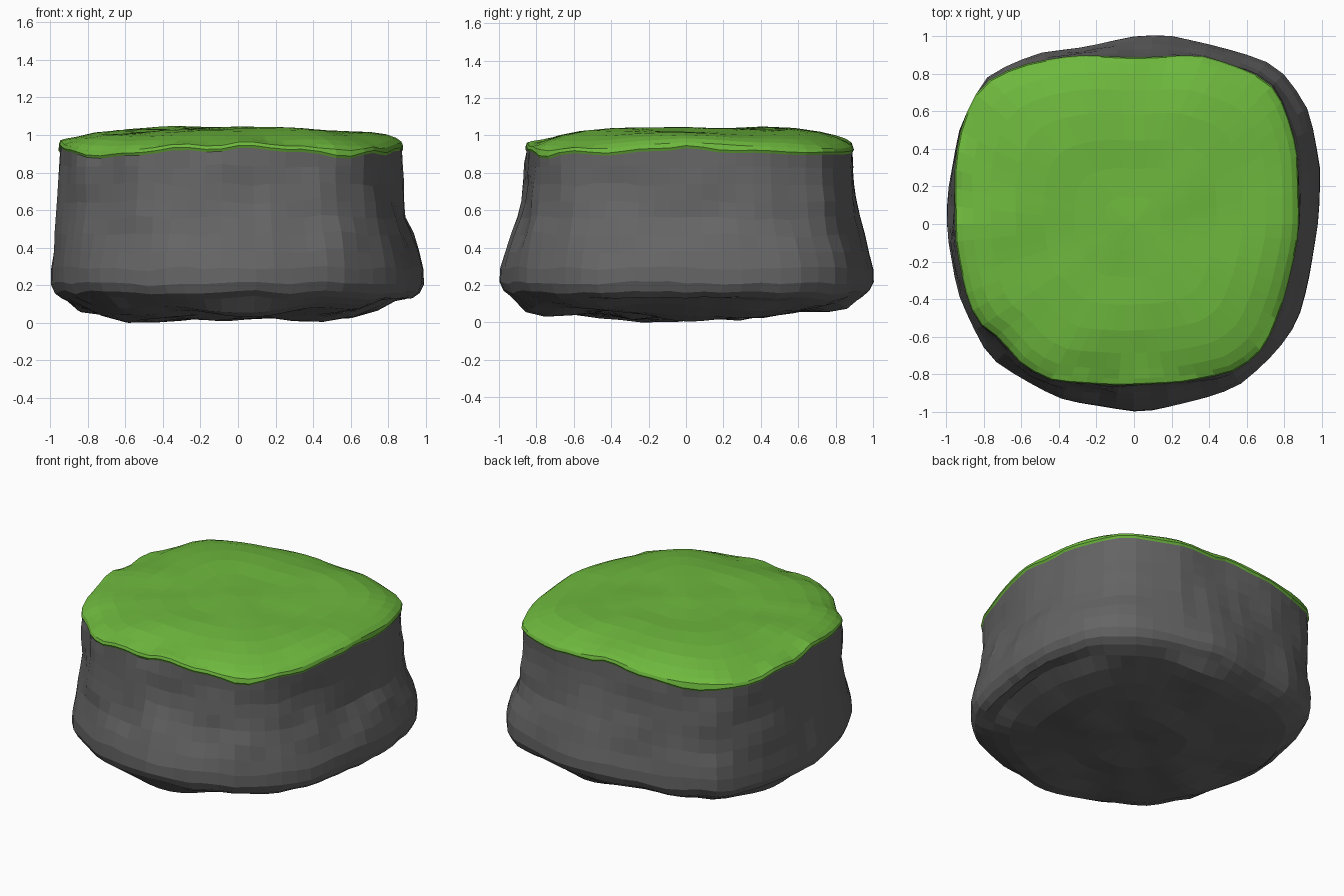
import bpy, bmesh, math
from mathutils import Vector, noise

if "Cube" in bpy.data.objects:
    bpy.data.objects.remove(bpy.data.objects["Cube"])

SEG = 64

# Outlines seen from above: widest part of the rock, and the grass rim
ROCK = [(.98, 0), (.995, .3), (.94, .6), (.79, .82), (.7, .87), (.45, .95), (.2, 1.003), (0, 1.003),
        (-.25, .94), (-.5, .92), (-.8, .78), (-.93, .5), (-.99, .2), (-1, -.05), (-.93, -.4),
        (-.77, -.72), (-.6, -.82), (-.4, -.935), (-.2, -.965), (.03, -1.005), (.25, -.96),
        (.55, -.87), (.75, -.7), (.88, -.52), (.95, -.2)]
GRASS = [(.88, .05), (.87, .4), (.8, .63), (.72, .77), (.55, .835), (.36, .9), (0, .885),
         (-.3, .9), (-.55, .86), (-.72, .8), (-.82, .745), (-.88, .62), (-.93, .48), (-.955, .3),
         (-.95, -.1), (-.9, -.35), (-.84, -.53), (-.72, -.6), (-.6, -.75), (-.45, -.835),
         (-.1, -.86), (.25, -.845), (.55, -.785), (.7, -.66), (.8, -.4), (.87, -.1)]


def radii(points):
    """Radius of an outline at SEG evenly spaced angles, corners slightly softened."""
    polar = sorted((math.atan2(y, x) % math.tau, math.hypot(x, y)) for x, y in points)
    polar = [(polar[-1][0] - math.tau, polar[-1][1])] + polar + [(polar[0][0] + math.tau, polar[0][1])]
    out = []
    for i in range(SEG):
        a = math.tau * i / SEG
        for (a0, r0), (a1, r1) in zip(polar, polar[1:]):
            if a0 <= a <= a1:
                # straight edge between the two outline points
                den = r0 * math.sin(a - a0) + r1 * math.sin(a1 - a)
                out.append(r0 * r1 * math.sin(a1 - a0) / den)
                break
    return [.15 * out[i - 1] + .7 * out[i] + .15 * out[(i + 1) % SEG] for i in range(SEG)]


def wobble(x, y, z, freq, amount):
    return amount * noise.noise(Vector((x * freq + 3.1, y * freq + 7.7, z * freq + 1.3)))


def loft(name, rings, centre, colour):
    """Skin a stack of rings and close the last one to a centre point."""
    bm = bmesh.new()
    loops = [[bm.verts.new(p) for p in ring] for ring in rings]
    tip = bm.verts.new(centre)
    for a, b in zip(loops, loops[1:]):
        for i in range(SEG):
            j = (i + 1) % SEG
            bm.faces.new((a[i], a[j], b[j], b[i]))
    for i in range(SEG):
        bm.faces.new((loops[-1][i], loops[-1][(i + 1) % SEG], tip))
    bmesh.ops.recalc_face_normals(bm, faces=bm.faces)
    # open shell: make the tip face away from the body
    tip.normal_update()
    if tip.normal.z * (1 if centre[2] > .5 else -1) < 0:
        bmesh.ops.reverse_faces(bm, faces=bm.faces)
    mesh = bpy.data.meshes.new(name)
    bm.to_mesh(mesh)
    bm.free()
    mat = bpy.data.materials.new(name)
    mat.diffuse_color = colour
    mat.use_nodes = True
    mat.node_tree.nodes["Principled BSDF"].inputs["Base Color"].default_value = mat.diffuse_color
    mesh.materials.append(mat)
    bpy.context.collection.objects.link(bpy.data.objects.new(name, mesh))


rock_r, grass_r = radii(ROCK), radii(GRASS)
dirs = [(math.cos(math.tau * i / SEG), math.sin(math.tau * i / SEG)) for i in range(SEG)]


# Ragged seam where grass meets rock, dipping at the four corners
def seam(i):
    c, s = dirs[i]
    return .93 - .04 * abs(2 * c * s) + wobble(c, s, 0, 4, .02) + .004 * (-1) ** (i // 2)


# Rock sides: (height, blend toward grass outline, scale, roughness)
SIDES = [(None, 1, .992, 0), (.83, .92, .99, .012), (.74, .85, .99, .02), (.65, .74, .99, .025),
         (.56, .6, .99, .025), (.47, .42, .99, .025), (.38, .2, .995, .015), (.29, .03, 1, .006),
         (.21, 0, .998, .006), (.165, 0, .975, .01), (.135, 0, .935, .01)]
rings = []
for z, t, scale, rough in SIDES:
    ring = []
    for i, (c, s) in enumerate(dirs):
        # the right side pinches in more under the grass
        k = min(1, t + .2 * max(0, c)) if .5 < t < 1 else t
        r = scale * (rock_r[i] * (1 - k) + grass_r[i] * k)
        h = seam(i) if z is None else z + wobble(c, s, z, 5, .025)
        r += wobble(c, s, h, 4.5, rough)
        ring.append((c * r, s * r, h))
    rings.append(ring)


# Lumpy underside, raised a little on the right
def underside(x, y, z):
    return max(0, z + wobble(x, y, 0, 2.6, .06) + .05 * max(0, x - .3))


for scale, z in [(.86, .085), (.76, .06), (.62, .046), (.46, .04), (.3, .035), (.14, .03)]:
    ring = []
    for i, (c, s) in enumerate(dirs):
        r = scale * rock_r[i]
        ring.append((c * r, s * r, underside(c * r, s * r, z)))
    rings.append(ring)
lowest = min(p[2] for ring in rings for p in ring)
rings = [[(x, y, z - lowest * (z < .2)) for x, y, z in ring] for ring in rings]
loft("rock_body", rings, (0, 0, max(0, underside(0, 0, .03) - lowest)), (.13, .13, .13, 1))


# Gently domed grass cap: (scale, height); the first two rings are the seam lip
def dome(x, y, z):
    return z + wobble(x, y, 0, 2.8, .022) + .01 * y


CAP = [(.992, None), (1, None), (.992, .95), (.96, .97), (.9, .99), (.8, 1.01),
       (.66, 1.026), (.5, 1.034), (.33, 1.038), (.16, 1.04)]
rings = []
for k, (scale, z) in enumerate(CAP):
    ring = []
    for i, (c, s) in enumerate(dirs):
        r = scale * grass_r[i]
        if z is None:
            h = seam(i) + .014 * k
        else:
            h = dome(c * r, s * r, z) - .03 * abs(2 * c * s) * scale ** 6
            h = max(h, seam(i) + .016 + .008 * k)
        ring.append((c * r, s * r, h))
    rings.append(ring)
loft("grass_cap", rings, (0, 0, dome(0, 0, 1.04)), (.155, .48, .047, 1))
